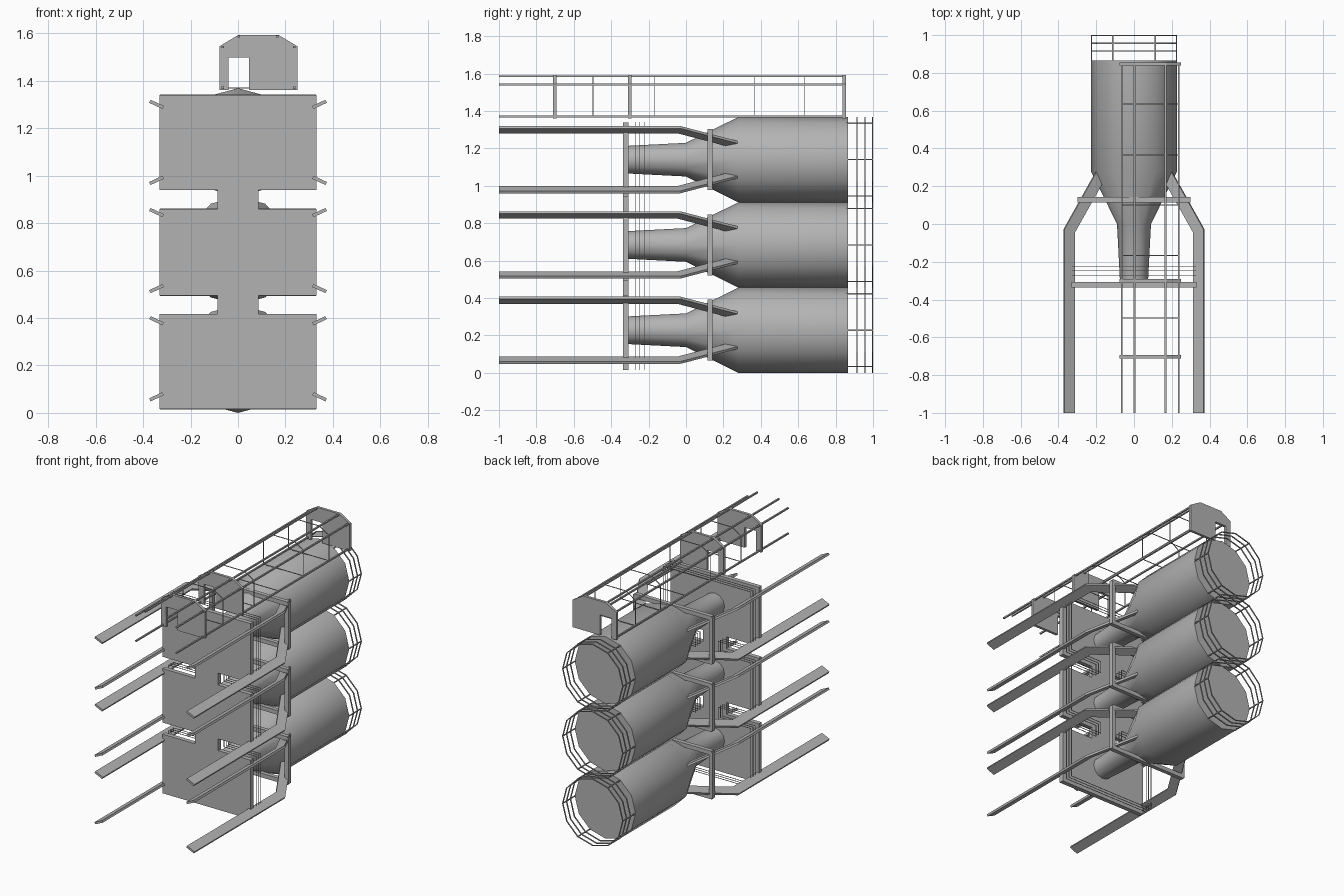
import bpy, bmesh, math
from mathutils import Vector

if "Cube" in bpy.data.objects:
    bpy.data.objects.remove(bpy.data.objects["Cube"])

SILO_Z = (0.228, 0.684, 1.14)
steel = bpy.data.materials.new("dark_steel")
steel.diffuse_color = (0.45, 0.45, 0.45, 1)
steel.use_nodes = True
steel.node_tree.nodes["Principled BSDF"].inputs["Base Color"].default_value = steel.diffuse_color


def finish(name, bm):
    bmesh.ops.recalc_face_normals(bm, faces=bm.faces)
    me = bpy.data.meshes.new(name)
    bm.to_mesh(me)
    bm.free()
    me.materials.append(steel)
    ob = bpy.data.objects.new(name, me)
    bpy.context.collection.objects.link(ob)
    return ob


def add_prism(bm, pts, vec):
    """Extrude a flat outline along vec."""
    face = bm.faces.new([bm.verts.new(p) for p in pts])
    ext = bmesh.ops.extrude_face_region(bm, geom=[face], use_keep_orig=True)
    verts = [g for g in ext["geom"] if isinstance(g, bmesh.types.BMVert)]
    bmesh.ops.translate(bm, verts=verts, vec=vec)


def add_rod(bm, a, b, r):
    """Square rod between two points."""
    a, b = Vector(a), Vector(b)
    d = (b - a).normalized()
    up = Vector((0, 0, 1)) if abs(d.z) < 0.9 else Vector((0, 1, 0))
    u = d.cross(up).normalized()
    v = d.cross(u)
    e = d * r * 0.5
    add_prism(bm, [a - e + (u * i + v * j) * r for i, j in ((-1, -1), (1, -1), (1, 1), (-1, 1))],
              b - a + e * 2)


def add_loop(bm, pts, r):
    for i, p in enumerate(pts):
        add_rod(bm, p, pts[(i + 1) % len(pts)], r)


def ring(r, y, cz, n=12):
    return [(r * math.cos(i * math.tau / n), y, cz + r * math.sin(i * math.tau / n)) for i in range(n)]


for k, cz in enumerate(SILO_Z):
    # Silo body with hopper cone and spout
    bm = bmesh.new()
    rings = [[bm.verts.new(p) for p in ring(r, y, cz)]
             for r, y in ((0.074, -0.31), (0.09, 0.0), (0.228, 0.28), (0.228, 0.865))]
    for a, b in zip(rings, rings[1:]):
        for i in range(12):
            j = (i + 1) % 12
            bm.faces.new((a[i], a[j], b[j], b[i]))
    bm.faces.new(rings[0])
    bm.faces.new(rings[-1])
    ob = finish(f"silo_{k}", bm)
    bpy.context.view_layer.objects.active = ob
    ob.select_set(True)
    bpy.ops.object.shade_smooth_by_angle(angle=math.radians(35))
    ob.select_set(False)

    # Guard rail around the silo end
    bm = bmesh.new()
    for y in (0.915, 0.957, 0.997):
        add_loop(bm, ring(0.225, y, cz), 0.003)
    for x, y, z in ring(0.225, 0.86, cz, 6):
        add_rod(bm, (x, y, z), (x, 0.998, z), 0.003)
    finish(f"silo_guard_rail_{k}", bm)

    # Four bent legs, each a flat bar lying on a radius of the silo
    bm = bmesh.new()
    prof = [(0.348, -1), (0.41, -1), (0.41, -0.03), (0.222, 0.275), (0.18, 0.225), (0.348, -0.045)]
    t = 0.014
    for sx in (1, -1):
        for sz in (1, -1):
            c, s = sx * math.cos(math.radians(25)), sz * math.sin(math.radians(25))
            n = Vector((-s, 0, c)) * t
            add_prism(bm, [Vector((r * c, y, cz + r * s)) - n / 2 for r, y in prof], n)
    finish(f"silo_legs_{k}", bm)

    # Rectangular brace frame tying the legs together
    bm = bmesh.new()
    add_loop(bm, [(x * 0.284, 0.128, cz + z * 0.149)
                  for x, z in ((-1, -1), (1, -1), (1, 1), (-1, 1))], 0.014)
    finish(f"leg_brace_{k}", bm)

# Platform: three decks joined by narrow bridges
right = [(0.33, 0.016), (0.33, 0.416), (0.087, 0.416), (0.087, 0.495), (0.33, 0.495), (0.33, 0.86),
         (0.087, 0.86), (0.087, 0.94), (0.33, 0.94), (0.33, 1.34)]
outline = right + [(-x, z) for x, z in reversed(right)]
bm = bmesh.new()
add_prism(bm, [(x, -0.337, z) for x, z in outline], Vector((0, 0.03, 0)))
finish("platform", bm)

# Platform guard rail wires
bm = bmesh.new()
for y in (-0.272, -0.248, -0.224):
    add_loop(bm, [(x - math.copysign(0.002, x), y, z) for x, z in outline], 0.0015)
finish("platform_guard_rail", bm)

# Gantry gate plates with a doorway
gate = [(-0.078, 1.36), (-0.078, 1.545), (0, 1.592), (0.172, 1.592), (0.25, 1.545), (0.25, 1.36),
        (0.046, 1.36), (0.046, 1.497), (-0.04, 1.497), (-0.04, 1.36)]
for k, y in enumerate((-0.702, -0.3, 0.847)):
    bm = bmesh.new()
    add_prism(bm, [(x, y - 0.009, z) for x, z in gate], Vector((0, 0.018, 0)))
    finish(f"gantry_gate_{k}", bm)

# Gantry long rods
section = [(-0.065, 1.37), (-0.065, 1.542), (0.003, 1.586), (0.166, 1.586), (0.237, 1.542), (0.237, 1.37)]
bm = bmesh.new()
for x, z in section:
    add_rod(bm, (x, -0.997, z), (x, 0.845, z), 0.005)
finish("gantry_rods", bm)

# Gantry hoops, and a single floor rung in the middle
bm = bmesh.new()
for y in (-0.497, -0.167, 0.365, 0.635):
    add_loop(bm, [(x, y, z) for x, z in section], 0.002)
add_rod(bm, (-0.065, 0.1, 1.37), (0.237, 0.1, 1.37), 0.002)
finish("gantry_hoops", bm)
